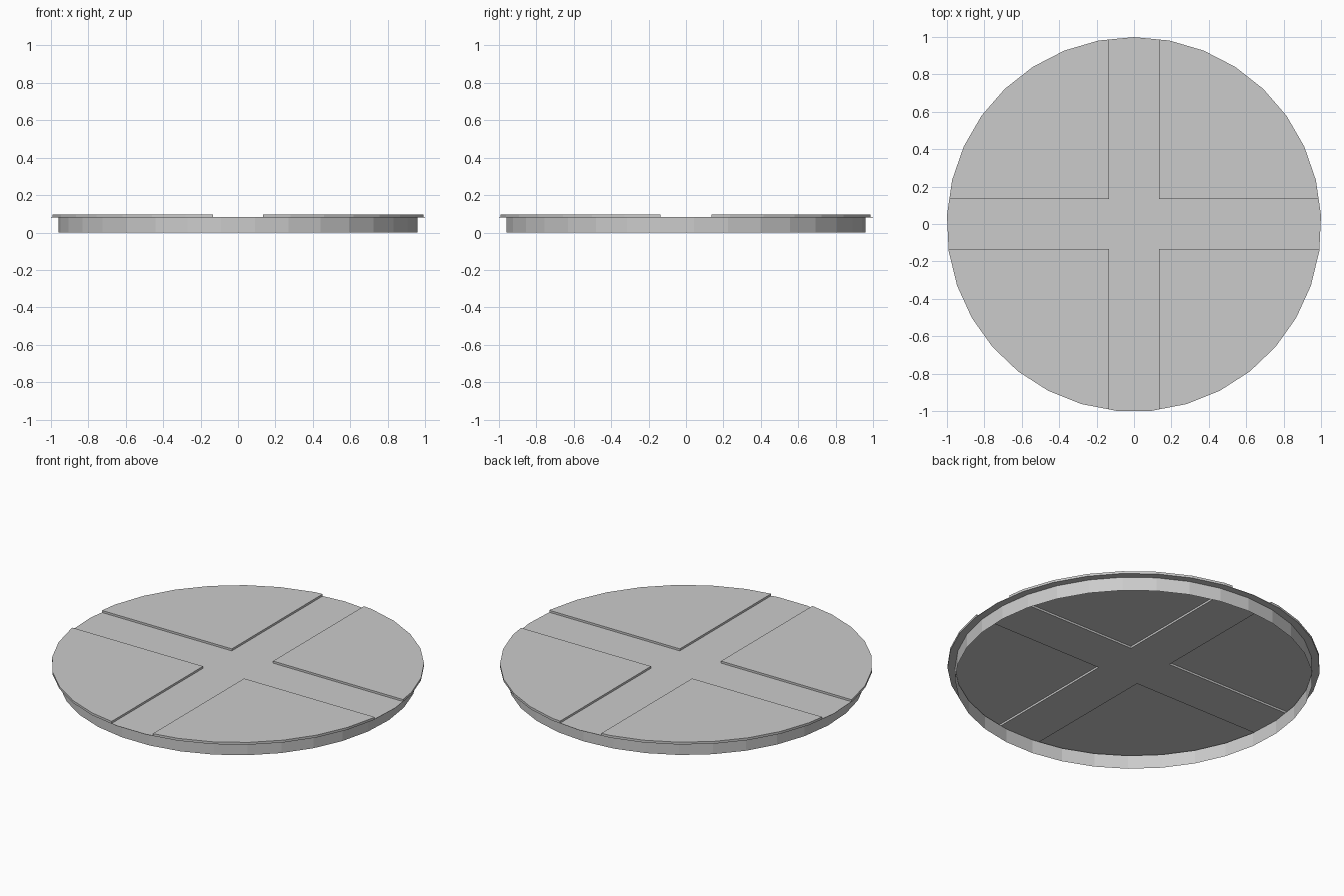
import bpy, bmesh, math

if "Cube" in bpy.data.objects:
    bpy.data.objects.remove(bpy.data.objects["Cube"])

SIDES = 33
R_TOP, R_WALL = 1.001, 0.96
Z_FLANGE, Z_CROSS, Z_TOP = 0.081, 0.083, 0.095
HALF_GAP = 0.135
Y_OFF = -0.002


def ring(bm, r, z):
    return [bm.verts.new((r * math.sin(math.tau * i / SIDES),
                          r * math.cos(math.tau * i / SIDES) + Y_OFF, z))
            for i in range(SIDES)]


def bridge(bm, a, b):
    for i in range(SIDES):
        j = (i + 1) % SIDES
        bm.faces.new((a[i], b[i], b[j], a[j]))


def finish(bm, name):
    me = bpy.data.meshes.new(name)
    bm.to_mesh(me)
    bm.free()
    ob = bpy.data.objects.new(name, me)
    bpy.context.collection.objects.link(ob)
    return ob


# Thin lid: disc cut by a cross-shaped channel, four quadrants pushed up
bm = bmesh.new()
bm.faces.new(list(reversed(ring(bm, R_TOP, Z_CROSS))))
for axis in ((1, 0, 0), (0, 1, 0)):
    for s in (-1, 1):
        bmesh.ops.bisect_plane(bm, geom=bm.verts[:] + bm.edges[:] + bm.faces[:],
                               plane_co=[s * HALF_GAP * a for a in axis],
                               plane_no=axis)
quads = [f for f in bm.faces
         if min(abs(f.calc_center_median().x), abs(f.calc_center_median().y)) > HALF_GAP]
ext = bmesh.ops.extrude_face_region(bm, geom=quads)
for v in (g for g in ext["geom"] if isinstance(g, bmesh.types.BMVert)):
    v.co.z = Z_TOP
bmesh.ops.delete(bm, geom=[f for f in quads if f.is_valid], context="FACES")
finish(bm, "lid_plate")

# Open skirt wall with the overhanging flange underside
bm = bmesh.new()
bottom = ring(bm, R_WALL, 0)
upper = ring(bm, R_WALL, Z_FLANGE)
outer = ring(bm, R_TOP, Z_FLANGE)
rim = ring(bm, R_TOP, Z_CROSS)
bridge(bm, upper, bottom)
bridge(bm, outer, upper)
bridge(bm, rim, outer)
bmesh.ops.recalc_face_normals(bm, faces=bm.faces[:])
if sum(f.normal.dot(f.calc_center_median()) for f in bm.faces
       if abs(f.normal.z) < 0.5) < 0:
    bmesh.ops.reverse_faces(bm, faces=bm.faces[:])
finish(bm, "skirt")
